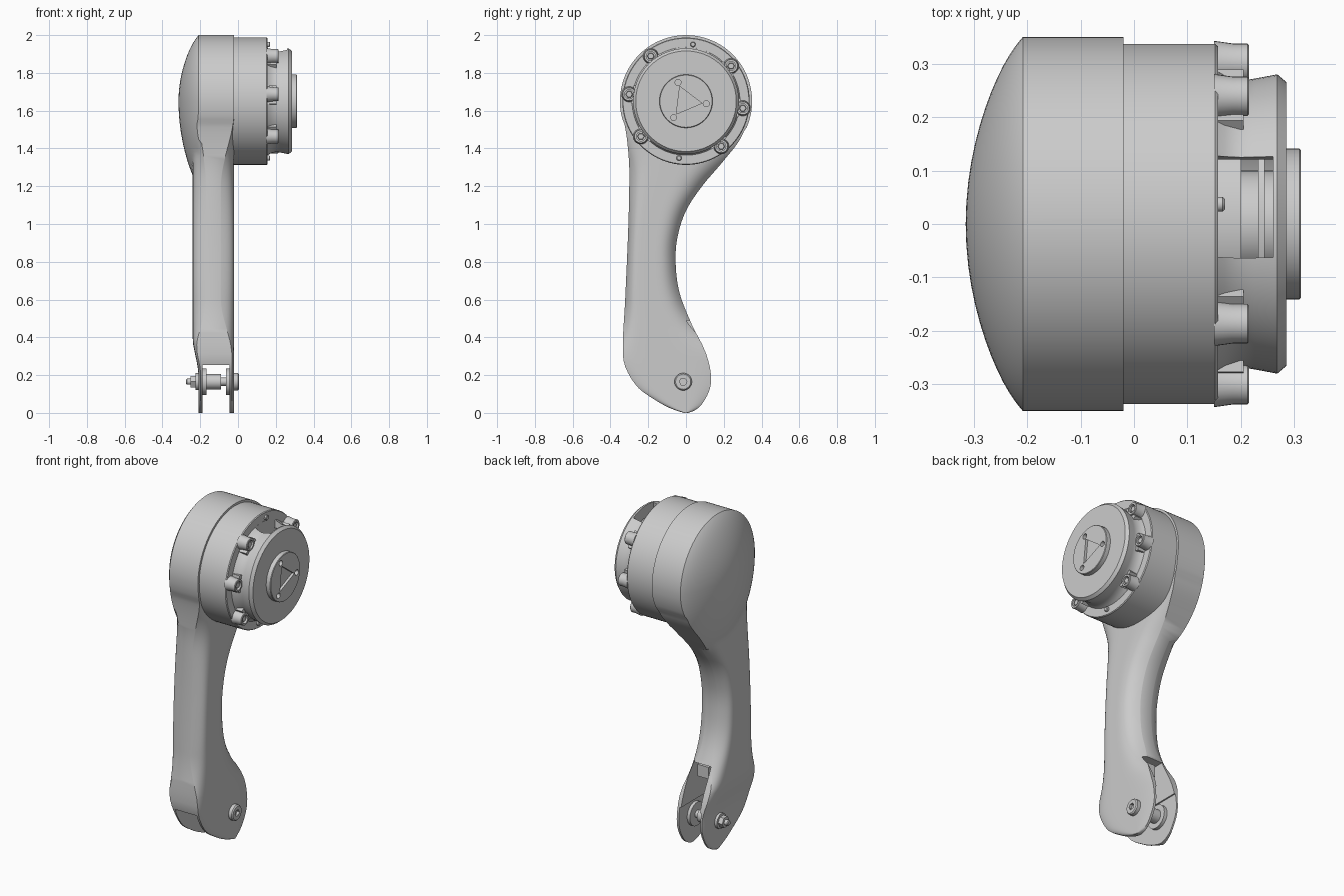
import bpy, bmesh, math
from mathutils import Matrix

if "Cube" in bpy.data.objects:
    bpy.data.objects.remove(bpy.data.objects["Cube"])

HZ = 1.65          # height of the head axis
R = 0.35           # head radius


def finish(name, bm, angle=35):
    bmesh.ops.recalc_face_normals(bm, faces=bm.faces)
    me = bpy.data.meshes.new(name)
    bm.to_mesh(me)
    bm.free()
    ob = bpy.data.objects.new(name, me)
    bpy.context.collection.objects.link(ob)
    shade(ob, angle)
    return ob


def shade(ob, angle=35):
    bpy.ops.object.select_all(action='DESELECT')
    ob.select_set(True)
    bpy.context.view_layer.objects.active = ob
    bpy.ops.object.shade_smooth_by_angle(angle=math.radians(angle))


def skin(name, rings, closed=False, angle=35):
    """Join a list of equal rings of points, capped or closed into a loop."""
    bm = bmesh.new()
    vs = [[bm.verts.new(p) for p in ring] for ring in rings]
    n = len(vs[0])
    for a, b in zip(vs, vs[1:] + ([vs[0]] if closed else [])):
        for i in range(n):
            bm.faces.new((a[i], a[(i + 1) % n], b[(i + 1) % n], b[i]))
    if not closed:
        bm.faces.new(vs[0])
        bm.faces.new(vs[-1])
    return finish(name, bm, angle)


def lathe(name, profile, y=0, z=HZ, seg=64, closed=False, turn=0):
    """Turn (x, radius) points about an axis parallel to x."""
    rings = []
    for x, r in profile:
        ang = [turn + math.tau * i / seg for i in range(seg)]
        rings.append([(x, y + r * math.cos(a), z + r * math.sin(a)) for a in ang])
    return skin(name, rings, closed)


def box(name, x, y, z, turn=0, pivot=(0, 0, 0)):
    bm = bmesh.new()
    bmesh.ops.create_cube(bm, size=1)
    for v in bm.verts:
        v.co = [lo + (c + 0.5) * (hi - lo) for c, (lo, hi) in zip(v.co, (x, y, z))]
    bm.transform(Matrix.Translation(pivot) @ Matrix.Rotation(turn, 4, 'X'))
    return finish(name, bm)


def cut(ob, cutters):
    for c in cutters:
        m = ob.modifiers.new('cut', 'BOOLEAN')
        m.operation, m.solver, m.object = 'DIFFERENCE', 'EXACT', c
        bpy.context.view_layer.objects.active = ob
        bpy.ops.object.modifier_apply(modifier=m.name)
        bpy.data.objects.remove(c)
    shade(ob)


def curve(pts, z):
    """Smooth interpolation through (z, value) points."""
    k = max(i for i in range(len(pts) - 1) if pts[i][0] <= z or i == 0)

    def slope(i):
        a, b = pts[max(i - 1, 0)], pts[min(i + 1, len(pts) - 1)]
        return (b[1] - a[1]) / (b[0] - a[0])
    (z0, v0), (z1, v1) = pts[k], pts[k + 1]
    h = z1 - z0
    t = (z - z0) / h
    return ((2*t**3 - 3*t*t + 1) * v0 + (t**3 - 2*t*t + t) * h * slope(k)
            + (3*t*t - 2*t**3) * v1 + (t**3 - t*t) * h * slope(k + 1))


def step(a, b, z):
    t = min(max((z - a) / (b - a), 0), 1)
    return t * t * (3 - 2 * t)


# Arm housing: horizontal slices lofted from the fork tip to the head top
FRONT = [(0, -0.01), (.01, -.045), (.03, -.095), (.06, -.15), (.13, -.25), (.24, -.32),
         (.33, -.335), (.6, -.322), (1, -.305), (1.25, -.3), (1.35, -.303), (1.5, -.32), (1.6, -.346)]
BACK = [(0, .01), (.01, .04), (.04, .08), (.13, .127), (.22, .13), (.33, .1), (.47, .03),
        (.64, -.035), (.8, -.055), (.93, -.045), (1.07, 0), (1.2, .085), (1.33, .195),
        (1.45, .287), (1.6, .346)]


def outline(z):
    round_y = math.sqrt(max(R * R - (z - HZ) ** 2, 0))
    return (-round_y if z > 1.55 else curve(FRONT, z),
            round_y if z > 1.5 else curve(BACK, z))


def arm_slice(z, n=28):
    y0, y1 = outline(z)
    mid, half = (y0 + y1) / 2, (y1 - y0) / 2
    left, right = [], []
    leg = 1 - step(1.2, 1.6, z)               # 1 on the leg, 0 on the head
    edge = 0.012 + 0.06 * step(.3, .6, z)      # corner rounding
    for i in range(n + 1):
        t = -math.cos(math.pi * i / n)
        y = mid + half * t
        drop = R if z > HZ else 0.45
        r2 = (y / R) ** 2 + ((z - HZ) / drop) ** 2
        dome = -0.22 - 0.095 * (1 - r2) + 0.012 * min(r2, 1) ** 5
        flat = -0.21 - 0.03 * step(.2, .4, z) + edge * abs(t) ** 7
        head_x = dome if r2 < 1 else -0.208
        left.append((min(head_x, flat) * (1 - leg) + (min(flat, dome) if r2 < 1 else flat) * leg
                     if z < HZ - .04 else head_x, y, z))
        right.append((-0.02 - leg * edge * abs(t) ** (3.5 if t > 0 else 7), y, z))
    return left + right[::-1]


heights = [.35 * (i / 18) ** 2 + .0005 for i in range(18)]
heights += [.36 + 1.28 * i / 60 for i in range(60)]
heights += [HZ + R * math.sin(math.radians(88.5 * i / 24)) for i in range(25)]
arm = skin('arm_housing', [arm_slice(z) for z in heights], angle=40)
cut(arm, [box('fork_gap', (-.188, -.046), (-.6, .6), (-.2, .253)),
          box('back_slot', (-.18, -.055), (-.14, .5), (-.1, .49))])
box('slot_stop', (-.15, -.075), (-.15, .0), (.4, .47))

# Fork axle with washers, sleeve, bolt head and nut
AY, AZ = -.015, .165
lathe('axle_bolt', [(-.275, .012), (-.27, .016), (-.03, .016)], AY, AZ, 24)
lathe('axle_sleeve', [(-.19, .07), (-.168, .07), (-.168, .04), (-.09, .04), (-.09, .022),
                      (-.064, .022), (-.064, .07), (-.044, .07)], AY, AZ, 32)
lathe('axle_nut', [(-.252, .034), (-.225, .034)], AY, AZ, 6)
lathe('axle_washer', [(-.225, .045), (-.2, .045)], AY, AZ, 32)
head = lathe('axle_bolt_head', [(-.03, .046), (0, .046), (.006, .04)], AY, AZ, 32)
cut(head, [lathe('hex_key', [(-.01, .02), (.02, .02)], AY, AZ, 6)])

# Motor drum
lathe('motor_drum', [(-.05, .337), (.152, .337), (.157, .333)], seg=96)

# End cover: hollow skirt with two opposite windows
cover = lathe('end_cover', [(.15, .29), (.17, .278), (.2, .268), (.225, .272), (.268, .28),
                            (.285, .266), (.285, .05), (.26, .05), (.26, .24), (.15, .24)],
              seg=96, closed=True)
cut(cover, [box('window', (.1575, .26), (-.095, .095), (.15, .5),
                math.radians(a - 90), (0, 0, HZ)) for a in (83, 263)])

# Electronics seen through the windows
lathe('inner_hub', [(.15, .2), (.2, .2), (.2, .1), (.27, .1)], seg=48)
lathe('circuit_board', [(.232, .225), (.244, .225)], seg=48)

# Output knob with a three-sided recess and screw holes
knob = lathe('output_knob', [(.27, .141), (.31, .141), (.313, .138)], seg=64)
marks = [math.radians(a) for a in (113, -7, 233)]
cut(knob, [lathe('recess', [(.298, .085), (.33, .085)], seg=3, turn=marks[0])]
    + [lathe('hole', [(.292, .016), (.33, .016)], .108 * math.cos(a),
             HZ + .108 * math.sin(a), 20) for a in marks])

# Screw lugs around the cover, with plain pins at the windows
for k in range(8):
    deg = 38 + 45 * k
    a = math.radians(deg)
    y, z = .303 * math.cos(a), HZ + .303 * math.sin(a)
    if deg in (83, 263):
        lathe('locating_pin', [(.15, .014), (.166, .014), (.17, .01)], y, z, 20)
        continue
    lug = lathe('screw_lug', [(.15, .042), (.185, .037), (.212, .037), (.215, .034)], y, z, 28)
    cut(lug, [lathe('bore', [(.195, .024), (.3, .024)], y, z, 24)])
    lathe('lug_screw', [(.19, .019), (.207, .019), (.209, .016)], y, z, 6)
    box('lug_web', (.15, .205), (-.05, .05), (.25, .285), a - math.pi / 2, (0, 0, HZ))
